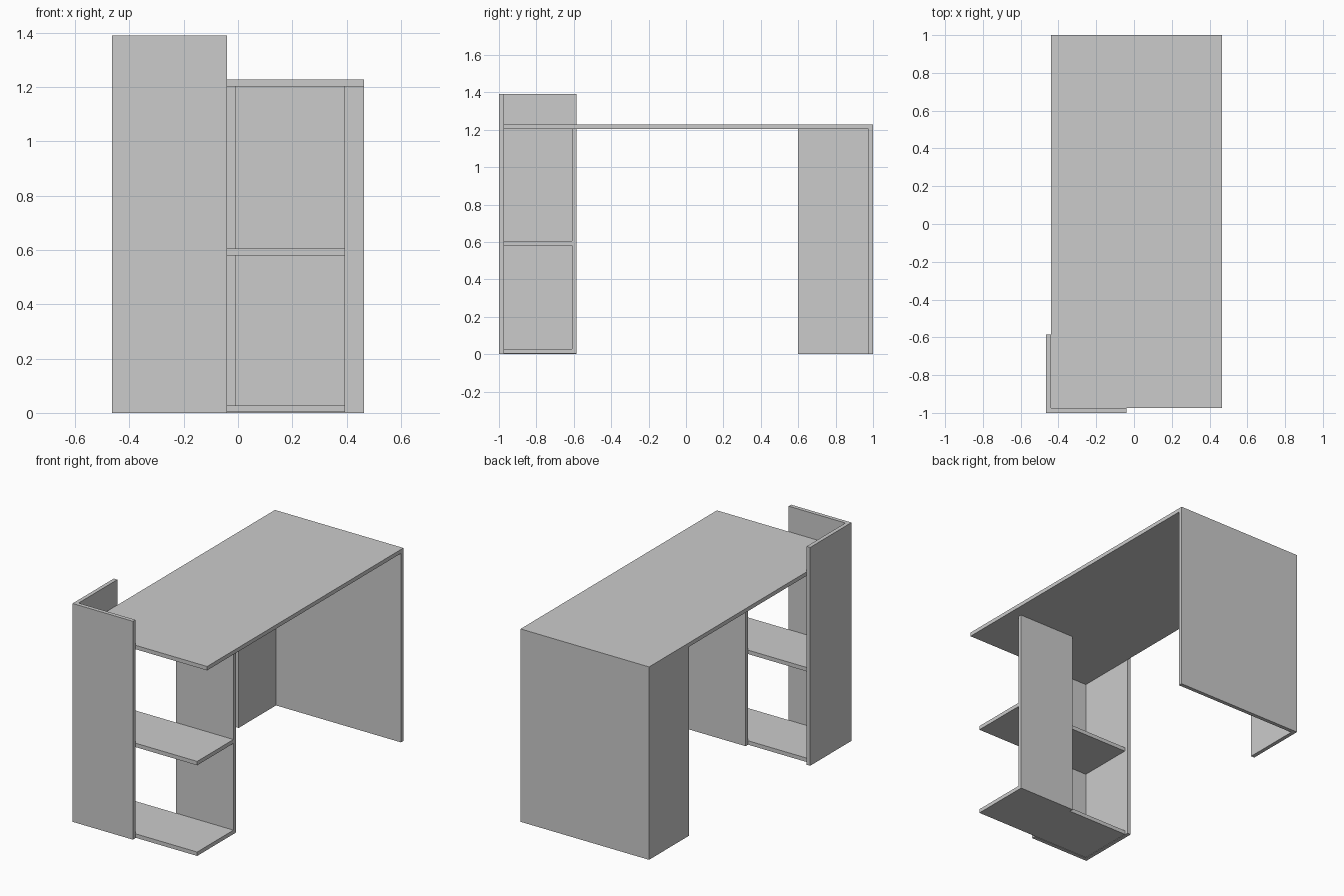
import bpy
import bmesh

if "Cube" in bpy.data.objects:
    bpy.data.objects.remove(bpy.data.objects["Cube"])

T = 0.025                      # board thickness
L, R = -0.465, 0.465           # outer left and right
TOP, TALL = 1.228, 1.39        # desk height, tall panel height
CORE = L + T                   # inner face of the left panel


def prism(name, profile, x0, x1):
    """Extrude a (y, z) profile from x0 to x1."""
    bm = bmesh.new()
    face = bm.faces.new([bm.verts.new((x0, y, z)) for y, z in profile])
    ext = bmesh.ops.extrude_face_region(bm, geom=[face])
    verts = [v for v in ext["geom"] if isinstance(v, bmesh.types.BMVert)]
    bmesh.ops.translate(bm, verts=verts, vec=(x1 - x0, 0, 0))
    bmesh.ops.recalc_face_normals(bm, faces=bm.faces)
    mesh = bpy.data.meshes.new(name)
    bm.to_mesh(mesh)
    bm.free()
    ob = bpy.data.objects.new(name, mesh)
    bpy.context.collection.objects.link(ob)
    return ob


def board(name, x, y, z):
    """Rectangular board from (min, max) ranges."""
    return prism(name, [(y[0], z[0]), (y[1], z[0]), (y[1], z[1]), (y[0], z[1])], *x)


# Desktop and end panel, joined with a mitre
prism("desktop", [(-1 + T, TOP - T), (1 - T, TOP - T), (1, TOP), (-1 + T, TOP)], CORE, R)
prism("end_panel", [(1 - T, 0), (1, 0), (1, TOP), (1 - T, TOP - T)], CORE, R)

# Return panel at the far end
board("return_panel", (CORE, CORE + T), (0.6, 1 - T), (0, TOP - T))

# Tall L-shaped corner
board("tall_front_panel", (L, -0.04), (-1, -1 + T), (0, TALL))
board("tall_left_panel", (L, CORE), (-1 + T, -0.585), (0, TALL))

# Shelf unit under the desktop
board("shelf_support", (-0.01, 0.395), (-0.61, -0.585), (0.003, TOP - T))
for name, z in (("bottom_shelf", 0.003), ("middle_shelf", 0.58)):
    board(name, (CORE, 0.395), (-1 + T, -0.61), (z, z + T))
